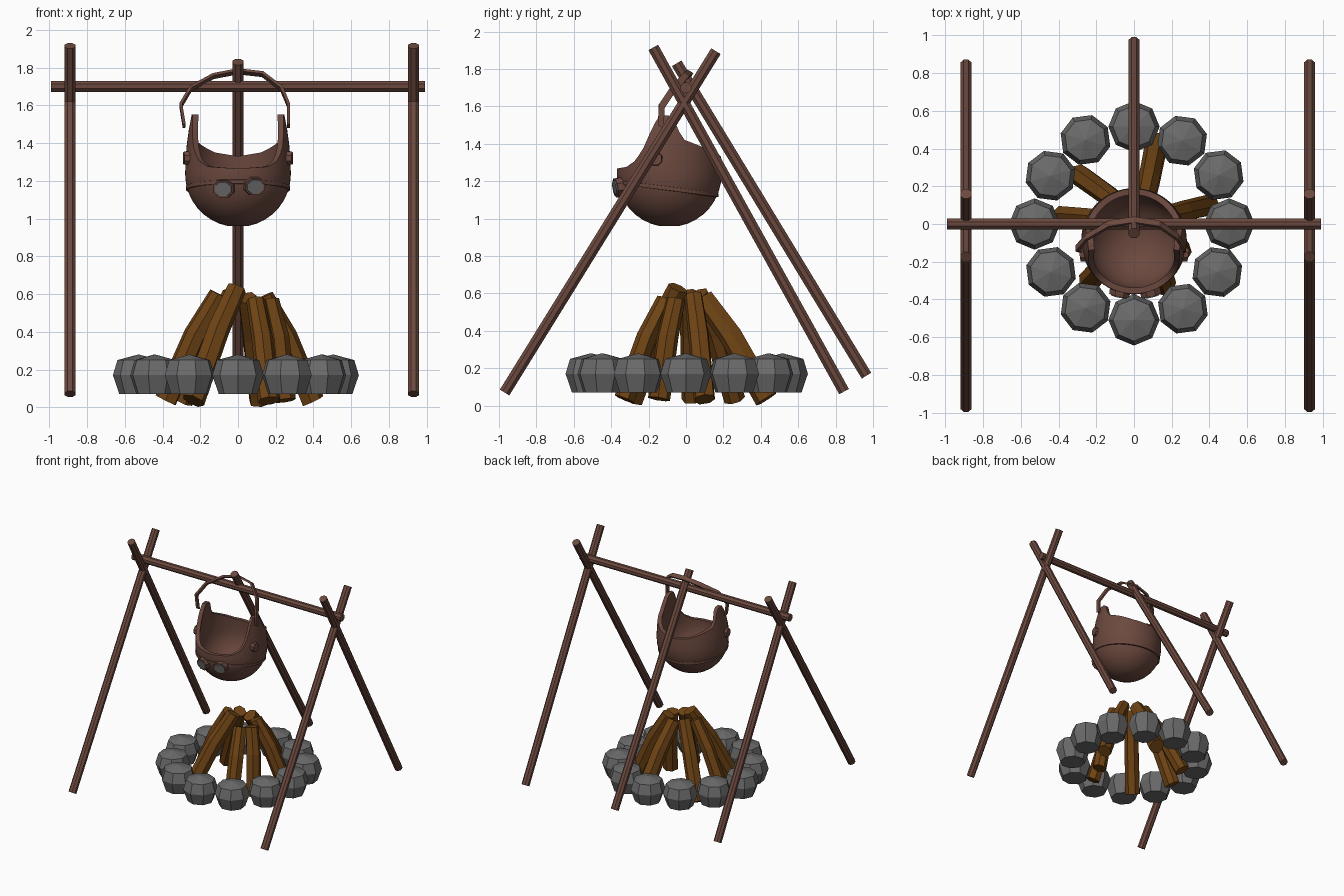
import bpy, bmesh, math, random
from mathutils import Vector, Matrix

if "Cube" in bpy.data.objects:
    bpy.data.objects.remove(bpy.data.objects["Cube"])

random.seed(4)


def material(name, rgb):
    m = bpy.data.materials.new(name)
    m.diffuse_color = (*rgb, 1)
    m.use_nodes = True
    m.node_tree.nodes["Principled BSDF"].inputs["Base Color"].default_value = m.diffuse_color
    return m


BROWN = material("dark brown", (0.147, 0.066, 0.048))
WOOD = material("firewood brown", (0.155, 0.056, 0.007))
GREY = material("stone grey", (0.147, 0.147, 0.147))


def finish(bm, name, mat, smooth=None):
    bmesh.ops.recalc_face_normals(bm, faces=bm.faces[:])
    me = bpy.data.meshes.new(name)
    bm.to_mesh(me)
    bm.free()
    me.materials.append(mat)
    ob = bpy.data.objects.new(name, me)
    bpy.context.collection.objects.link(ob)
    if smooth:
        bpy.ops.object.select_all(action='DESELECT')
        ob.select_set(True)
        bpy.context.view_layer.objects.active = ob
        bpy.ops.object.shade_smooth_by_angle(angle=math.radians(smooth))
    return ob


def skin(bm, rings, cap=True):
    """Join equal closed rings of points into a tube."""
    vs = [[bm.verts.new(p) for p in r] for r in rings]
    n = len(vs[0])
    for a, b in zip(vs, vs[1:]):
        for i in range(n):
            bm.faces.new((a[i], a[(i + 1) % n], b[(i + 1) % n], b[i]))
    if cap:
        bm.faces.new(vs[0][::-1])
        bm.faces.new(vs[-1])


def rod(name, points, radii, sides, mat, smooth=None, jitter=0.0):
    pts = [Vector(p) for p in points]
    q = (pts[-1] - pts[0]).to_track_quat('Z', 'Y')
    scale = [1 + random.uniform(-jitter, jitter) for _ in range(sides)]
    rings = []
    for p, r in zip(pts, radii):
        rings.append([p + q @ Vector((r * s * math.cos(a), r * s * math.sin(a), 0))
                      for i, s in enumerate(scale)
                      for a in [2 * math.pi * (i + 0.5) / sides]])
    bm = bmesh.new()
    skin(bm, rings)
    return finish(bm, name, mat, smooth)


# Crossed end poles, rear prop and crossbar
for side, x in (("left", -0.89), ("right", 0.93)):
    rod(side + "_front_pole", [(x, -0.97, 0.07), (x, 0.16, 1.895)], [0.032] * 2, 8, BROWN)
    rod(side + "_back_pole", [(x, 0.845, 0.075), (x, -0.175, 1.915)], [0.032] * 2, 8, BROWN)
rod("rear_prop", [(0, 0.965, 0.16), (0, -0.05, 1.83)], [0.032] * 2, 8, BROWN)
rod("crossbar", [(-0.99, 0, 1.7), (0.99, 0, 1.7)], [0.031] * 2, 8, BROWN)

# Ring of faceted stones
for k in range(12):
    ang = math.radians(30 * k)
    r = 0.515 + random.uniform(-0.012, 0.012)
    c = Vector((r * math.cos(ang), r * math.sin(ang), 0))
    bm = bmesh.new()
    rings = [[c + Vector((rad * math.cos(ang + i * math.pi / 4),
                          rad * math.sin(ang + i * math.pi / 4), z)) for i in range(8)]
             for rad, z in ((0.102, 0.07), (0.136, 0.17), (0.112, 0.25))]
    skin(bm, rings)
    top = [f for f in bm.faces if f.calc_center_median().z > 0.24]
    for v in bmesh.ops.poke(bm, faces=top)["verts"]:
        v.co.z = 0.28
    finish(bm, "ring_stone", GREY)

# Leaning firewood: base x, y and top x, y, z
LOGS = [(-0.38, 0.04, -0.10, 0.02, 0.60), (-0.29, 0.26, -0.03, 0.07, 0.60),
        (-0.24, -0.29, -0.01, -0.04, 0.63), (0.12, 0.43, 0.05, 0.09, 0.58),
        (0.40, 0.10, 0.14, 0.04, 0.59), (0.16, -0.33, 0.09, -0.11, 0.57),
        (0.25, -0.14, 0.17, -0.05, 0.57)]
for bx, by, tx, ty, tz in LOGS:
    base, tip = Vector((bx, by, 0.035)), Vector((tx, ty, tz))
    bend = base.lerp(tip, 0.62) + Vector((bx, by, 0)).normalized() * 0.02
    rod("firewood_log", [base, bend, tip], [0.062, 0.06, 0.052], 7, WOOD, None, 0.12)

# Kettle: round bowl whose rim rises into two side tabs
CY, CZ, R = -0.09, 1.235, 0.28
RIM = [(-90, 1.265), (-55, 1.275), (-40, 1.31), (-30, 1.38), (-20, 1.49), (-13, 1.55),
       (4, 1.55), (9, 1.50), (15, 1.425), (30, 1.40), (60, 1.35), (90, 1.33)]


def rim(phi):
    lat = math.degrees(math.asin(max(-1, min(1, math.sin(phi)))))
    for (a, za), (b, zb) in zip(RIM, RIM[1:]):
        if lat <= b + 1e-6:
            return za + (zb - za) * (lat - a) / (b - a)
    return RIM[-1][1]


def bowl_point(phi, r, z):
    return Vector((r * math.cos(phi), CY + r * math.sin(phi), z))


def bowl_radius(z):
    return math.sqrt(max(0, R * R - (z - CZ) ** 2)) if z < CZ else R - 0.35 * (z - CZ) ** 2


def wall(phi, thick, inner):
    pts = []
    for i in range(1, 10):
        t = math.pi / 2 * i / 9
        pts.append(bowl_point(phi, (R - thick) * math.sin(t), CZ - (R - thick) * math.cos(t)))
    top = rim(phi)
    for i in range(1, 5):
        z = CZ + (top - CZ) * i / 4
        pts.append(bowl_point(phi, bowl_radius(z) - thick, z))
    return pts[::-1] if inner else pts


N = 60
columns = [wall(2 * math.pi * i / N, 0, False) + wall(2 * math.pi * i / N, 0.032, True)
           for i in range(N)]
bm = bmesh.new()
skin(bm, list(zip(*columns)))
finish(bm, "kettle_bowl", BROWN, 40)

# Thin raised seam around the bowl
bm = bmesh.new()
rings = []
for i in range(N):
    phi = 2 * math.pi * i / N
    z = 1.16 - 0.035 * math.sin(phi)
    r = bowl_radius(z)
    rings.append([bowl_point(phi, r + dr, z + dz)
                  for dr, dz in ((-0.012, -0.012), (0.005, -0.01), (0.006, 0.01), (-0.006, 0.012))])
skin(bm, rings + rings[:1], False)
bmesh.ops.remove_doubles(bm, verts=bm.verts[:], dist=1e-5)
finish(bm, "bowl_seam", BROWN)

# Pair of framed round plates on the front, and a stud on each side
for x, z in ((-0.073, 1.16), (0.085, 1.172)):
    out = Vector((x * 0.8, -0.3, -0.05)).normalized()
    c = Vector((x, CY - math.sqrt(R * R - x * x - (z - CZ) ** 2), z))
    for nm, rad, a, b, mat in (("plate_frame", 0.062, -0.03, 0.028, BROWN),
                               ("plate_lens", 0.05, 0.02, 0.035, GREY)):
        ob = rod(nm, [c + out * a, c + out * b], [rad, rad * 0.93], 8, mat)
        ob.data.transform(Matrix.Translation(c) @ Matrix.Diagonal((1, 1, 0.85, 1))
                          @ Matrix.Translation(-c))
for s in (-1, 1):
    rod("side_stud", [(s * 0.25, -0.16, 1.32), (s * 0.288, -0.165, 1.32)],
        [0.042, 0.036], 8, BROWN)

# Flat bail handle looped over the crossbar
PATH = [(-0.285, -0.135, 1.49), (-0.303, -0.13, 1.60), (-0.25, -0.07, 1.69),
        (-0.13, 0.0, 1.755), (0, 0.02, 1.78), (0.13, 0.0, 1.765),
        (0.23, -0.07, 1.69), (0.268, -0.13, 1.60), (0.268, -0.135, 1.49)]
pts = [Vector(p) for p in PATH]
wide = Vector((0, 0.8, -0.5)).normalized()
rings = []
for i, p in enumerate(pts):
    tan = (pts[min(i + 1, len(pts) - 1)] - pts[max(i - 1, 0)]).normalized()
    thin = wide.cross(tan).normalized() * 0.008
    w = wide * 0.018
    rings.append([p + w + thin, p - w + thin, p - w - thin, p + w - thin])
bm = bmesh.new()
skin(bm, rings)
finish(bm, "bail_handle", BROWN)
